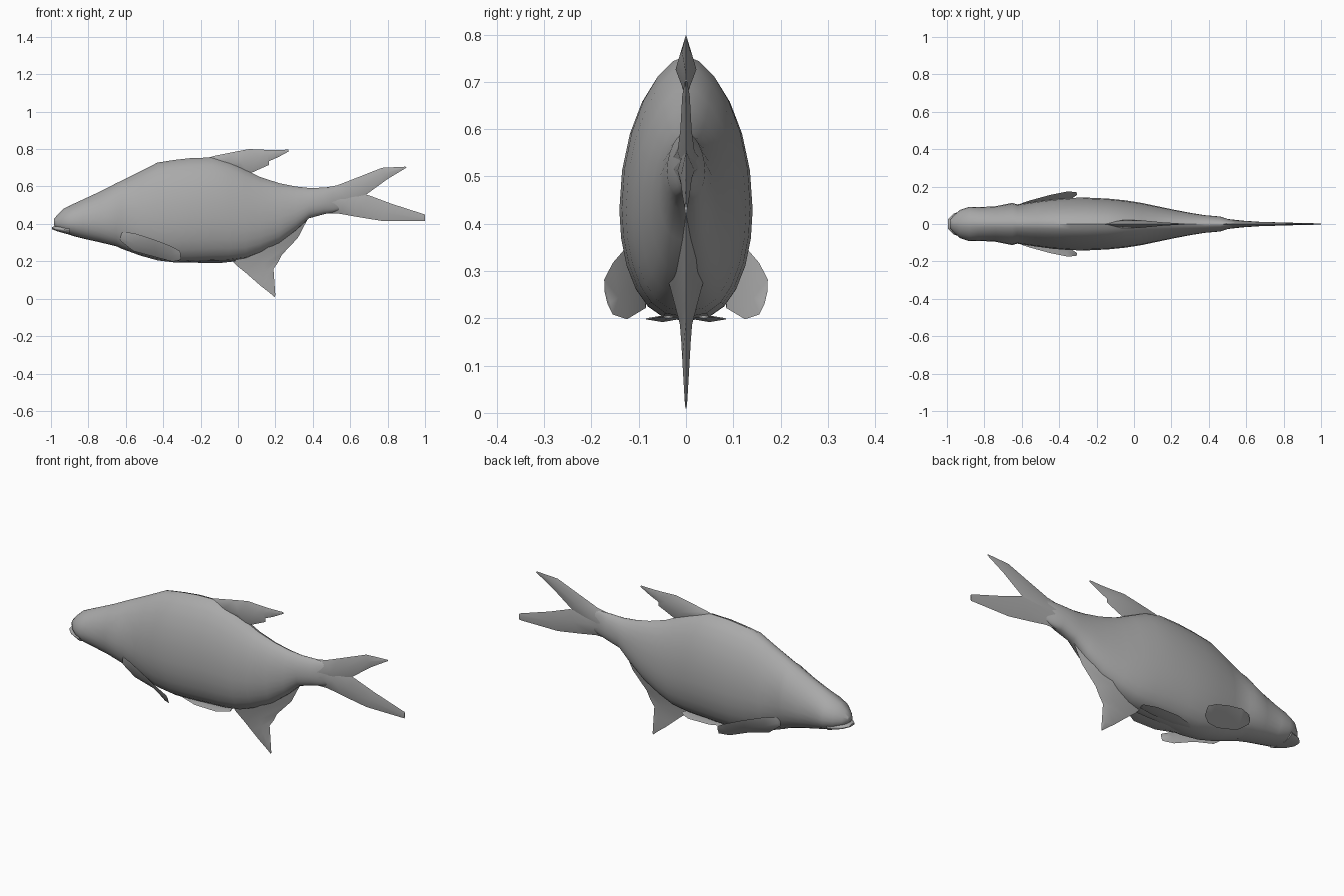
import bpy, bmesh, math
from mathutils import Vector

grey = bpy.data.materials.new("plain grey")
grey.diffuse_color = (0.4, 0.4, 0.4, 1)


def loft(name, rings, angle=40):
    """Skin closed rings of equal length and cap both ends."""
    bm = bmesh.new()
    rows = [[bm.verts.new(p) for p in ring] for ring in rings]
    n = len(rows[0])
    for a, b in zip(rows, rows[1:]):
        for i in range(n):
            j = (i + 1) % n
            bm.faces.new((a[i], a[j], b[j], b[i]))
    bm.faces.new(rows[0])
    bm.faces.new(rows[-1])
    bmesh.ops.recalc_face_normals(bm, faces=bm.faces)
    me = bpy.data.meshes.new(name)
    bm.to_mesh(me)
    bm.free()
    me.materials.append(grey)
    ob = bpy.data.objects.new(name, me)
    bpy.context.collection.objects.link(ob)
    bpy.context.view_layer.objects.active = ob
    ob.select_set(True)
    bpy.ops.object.shade_smooth_by_angle(angle=math.radians(angle))
    ob.select_set(False)
    return ob


def fin(name, ribs, normal=(0, 1, 0)):
    """Thin fin: each rib is (edge point, edge point, half thickness)."""
    n = Vector(normal).normalized()
    rings = []
    for a, b, t in ribs:
        a, b = Vector(a), Vector(b)
        m = (a + b) / 2
        rings.append((a, m + n * t, b, m - n * t))
    return loft(name, rings, 60)


def flat_fin(name, ribs):
    """Upright fin on the centre plane from (x, z) pairs."""
    return fin(name, [((a[0], 0, a[1]), (b[0], 0, b[1]), t) for a, b, t in ribs])


def section(x, low, high, w, n=24):
    """Body section: rounded belly, narrowing back."""
    mid = low + 0.42 * (high - low)
    ring = []
    for i in range(n):
        a = 2 * math.pi * i / n
        c, s = math.cos(a), math.sin(a)
        y = w * math.copysign(abs(c) ** (1.2 if s > 0 else 0.8), c)
        if abs(c) < 1e-6:
            y = 0
        ring.append((x, y, mid + s * ((high - mid) if s > 0 else (mid - low))))
    return ring


# Body: x, underside, back, half width
stations = [
    (-0.985, 0.395, 0.425, 0.02), (-0.965, 0.37, 0.45, 0.045),
    (-0.93, 0.352, 0.483, 0.075), (-0.88, 0.335, 0.507, 0.092),
    (-0.83, 0.322, 0.53, 0.09), (-0.74, 0.302, 0.572, 0.095),
    (-0.65, 0.28, 0.618, 0.113), (-0.625, 0.268, 0.63, 0.105),
    (-0.52, 0.23, 0.682, 0.121), (-0.43, 0.205, 0.728, 0.133),
    (-0.34, 0.194, 0.742, 0.14), (-0.25, 0.195, 0.752, 0.141),
    (-0.14, 0.20, 0.755, 0.136), (-0.05, 0.203, 0.735, 0.127),
    (0.04, 0.215, 0.69, 0.113), (0.12, 0.245, 0.65, 0.096),
    (0.22, 0.295, 0.618, 0.075), (0.31, 0.365, 0.60, 0.058),
    (0.38, 0.43, 0.592, 0.047), (0.46, 0.452, 0.594, 0.04),
    (0.51, 0.462, 0.595, 0.024), (0.56, 0.48, 0.59, 0.01),
]
loft("body", [section(*s) for s in stations])

# Jutting lower lip
loft("lower_lip", [section(-0.995, 0.372, 0.383, 0.025),
                   section(-0.965, 0.36, 0.392, 0.055),
                   section(-0.90, 0.342, 0.40, 0.08)])

# Dorsal fin, swept backwards
flat_fin("dorsal_fin", [
    ((-0.22, 0.735), (-0.21, 0.73), 0.005),
    ((-0.13, 0.763), (-0.02, 0.69), 0.022),
    ((-0.02, 0.785), (0.06, 0.668), 0.022),
    ((0.06, 0.80), (0.165, 0.715), 0.013),
    ((0.15, 0.796), (0.165, 0.735), 0.009),
    ((0.20, 0.795), (0.215, 0.757), 0.006),
    ((0.27, 0.797), (0.272, 0.788), 0.002)])

# Anal fin
flat_fin("anal_fin", [
    ((-0.04, 0.215), (0.38, 0.44), 0.05),
    ((-0.01, 0.18), (0.32, 0.325), 0.03),
    ((0.04, 0.14), (0.235, 0.235), 0.013),
    ((0.08, 0.105), (0.215, 0.195), 0.01),
    ((0.12, 0.07), (0.19, 0.16), 0.008),
    ((0.165, 0.035), (0.195, 0.09), 0.005),
    ((0.197, 0.008), (0.20, 0.02), 0.002)])

# Forked tail
flat_fin("tail_upper_lobe", [
    ((0.46, 0.593), (0.48, 0.48), 0.03),
    ((0.53, 0.606), (0.60, 0.50), 0.018),
    ((0.61, 0.637), (0.69, 0.56), 0.012),
    ((0.77, 0.70), (0.80, 0.64), 0.008),
    ((0.895, 0.706), (0.90, 0.70), 0.002)])
flat_fin("tail_lower_lobe", [
    ((0.46, 0.455), (0.48, 0.58), 0.03),
    ((0.54, 0.455), (0.62, 0.57), 0.018),
    ((0.64, 0.437), (0.70, 0.553), 0.012),
    ((0.77, 0.416), (0.82, 0.508), 0.008),
    ((1.0, 0.415), (1.0, 0.45), 0.003)])

# Paired fins
for side, s in (("left", 1), ("right", -1)):
    fin(side + "_pectoral_fin", [
        ((-0.63, s * 0.09, 0.31), (-0.62, s * 0.10, 0.355), 0.01),
        ((-0.56, s * 0.085, 0.255), (-0.56, s * 0.125, 0.352), 0.014),
        ((-0.44, s * 0.085, 0.222), (-0.45, s * 0.155, 0.317), 0.012),
        ((-0.35, s * 0.125, 0.198), (-0.36, s * 0.173, 0.282), 0.008),
        ((-0.305, s * 0.155, 0.208), (-0.31, s * 0.172, 0.255), 0.003)],
        (0.3, s * 0.8, -0.5))
    fin(side + "_pelvic_fin", [
        ((-0.32, s * 0.02, 0.202), (-0.31, s * 0.05, 0.205), 0.004),
        ((-0.22, s * 0.015, 0.198), (-0.20, s * 0.085, 0.200), 0.007),
        ((-0.10, s * 0.015, 0.198), (-0.07, s * 0.085, 0.198), 0.006),
        ((-0.02, s * 0.02, 0.203), (-0.01, s * 0.055, 0.203), 0.003)],
        (0, 0, 1))
